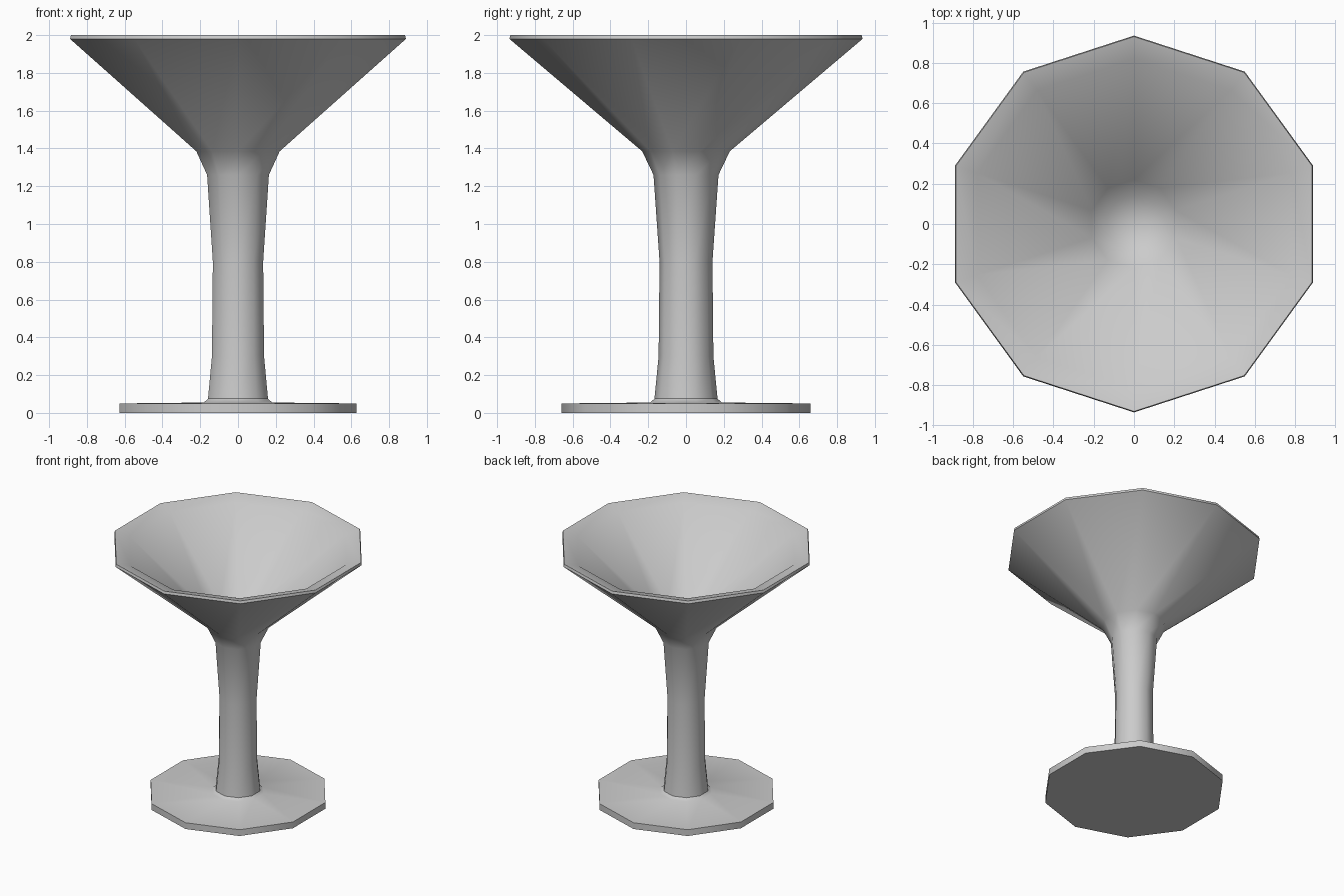
import bpy
import bmesh
from math import sin, cos, pi, radians

cube = bpy.data.objects.get("Cube")
if cube:
    bpy.data.objects.remove(cube, do_unlink=True)

SIDES = 10


def material(name, rgb):
    mat = bpy.data.materials.new(name)
    mat.use_nodes = True
    mat.diffuse_color = (*rgb, 1)
    mat.node_tree.nodes["Principled BSDF"].inputs["Base Color"].default_value = (*rgb, 1)
    return mat


def lathe(name, profile, mat):
    """Turn a closed (radius, height) profile that starts and ends on the axis."""
    bm = bmesh.new()
    rings = []
    for r, z in profile:
        if r == 0:
            rings.append([bm.verts.new((0, 0, z))] * SIDES)
        else:
            angles = [pi / 2 + 2 * pi * i / SIDES for i in range(SIDES)]
            rings.append([bm.verts.new((r * cos(a), r * sin(a), z)) for a in angles])
    for low, high in zip(rings, rings[1:]):
        for i in range(SIDES):
            j = (i + 1) % SIDES
            corners = dict.fromkeys((low[i], low[j], high[j], high[i]))
            bm.faces.new(list(corners))
    bmesh.ops.recalc_face_normals(bm, faces=bm.faces)
    mesh = bpy.data.meshes.new(name)
    bm.to_mesh(mesh)
    bm.free()
    mesh.materials.append(mat)
    obj = bpy.data.objects.new(name, mesh)
    bpy.context.collection.objects.link(obj)
    bpy.ops.object.select_all(action='DESELECT')
    obj.select_set(True)
    bpy.context.view_layer.objects.active = obj
    bpy.ops.object.shade_smooth_by_angle(angle=radians(42))
    return obj


# Foot disc, flared stem, outer bowl, then rim and hollow inside
foot = [(0, 0), (0.66, 0), (0.66, 0.05)]
stem = [(0.19, 0.055), (0.167, 0.075), (0.145, 0.3), (0.14, 0.8), (0.172, 1.26)]
bowl = [(0.232, 1.385), (0.935, 1.98)]
rim = [(0.93, 2.0), (0.82, 1.97)]
hollow = [(0.22, 1.46), (0.14, 1.38), (0, 1.36)]

lathe("goblet", foot + stem + bowl + rim + hollow, material("light grey", (0.6, 0.6, 0.6)))
